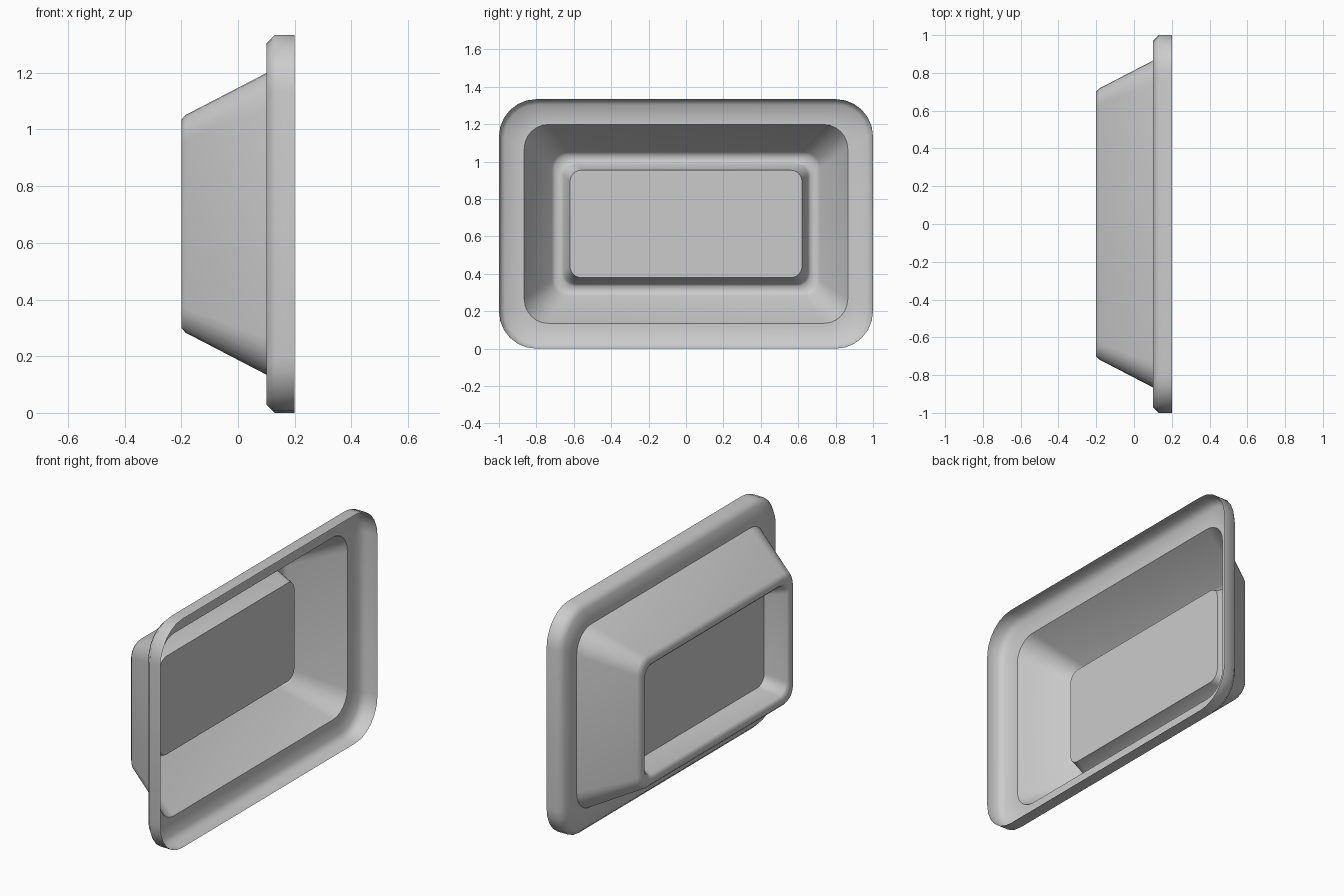
import bpy, bmesh, math

if "Cube" in bpy.data.objects:
    bpy.data.objects.remove(bpy.data.objects["Cube"])

CZ = 0.667       # centre height
ASPECT = 0.333   # half width minus half height, same for every loop
SEG = 6          # segments per rounded corner

# Pressed-sheet profile, outside to inside: (x, half width, corner radius)
PROFILE = [
    (0.20, 1.00, 0.20),     # open edge of the skirt
    (0.13, 1.00, 0.20),
    (0.10, 0.97, 0.17),     # bevel onto the flange
    (0.10, 0.865, 0.13),    # flange meets sloping wall
    (-0.185, 0.717, 0.085),
    (-0.20, 0.70, 0.075),   # front rim
    (-0.20, 0.667, 0.07),
    (-0.187, 0.653, 0.065),
    (-0.07, 0.62, 0.06),    # recessed panel edge
]


def rounded_loop(bm, x, half, radius):
    """Rounded rectangle of vertices in the YZ plane."""
    verts = []
    for q, (sy, sz) in enumerate([(1, 1), (-1, 1), (-1, -1), (1, -1)]):
        cy, cz = sy * (half - radius), sz * (half - ASPECT - radius)
        for i in range(SEG + 1):
            a = (q + i / SEG) * math.pi / 2
            verts.append(bm.verts.new((x, cy + radius * math.cos(a),
                                       CZ + cz + radius * math.sin(a))))
    return verts


# Single-sheet tray: skirt, flange, sloping wall, rim and recess
bm = bmesh.new()
loops = [rounded_loop(bm, *p) for p in PROFILE]
n = len(loops[0])
for a, b in zip(loops, loops[1:]):
    for i in range(n):
        j = (i + 1) % n
        bm.faces.new((a[i], b[i], b[j], a[j]))

# Flat recessed panel
bm.faces.new(loops[-1])
bmesh.ops.recalc_face_normals(bm, faces=bm.faces)
bm.faces.ensure_lookup_table()
if bm.faces[-1].normal.x > 0:
    bmesh.ops.reverse_faces(bm, faces=bm.faces)

mesh = bpy.data.meshes.new("recessed_tray")
bm.to_mesh(mesh)
bm.free()
tray = bpy.data.objects.new("recessed_tray", mesh)
bpy.context.collection.objects.link(tray)
bpy.context.view_layer.objects.active = tray
tray.select_set(True)
bpy.ops.object.shade_smooth_by_angle(angle=math.radians(55))
